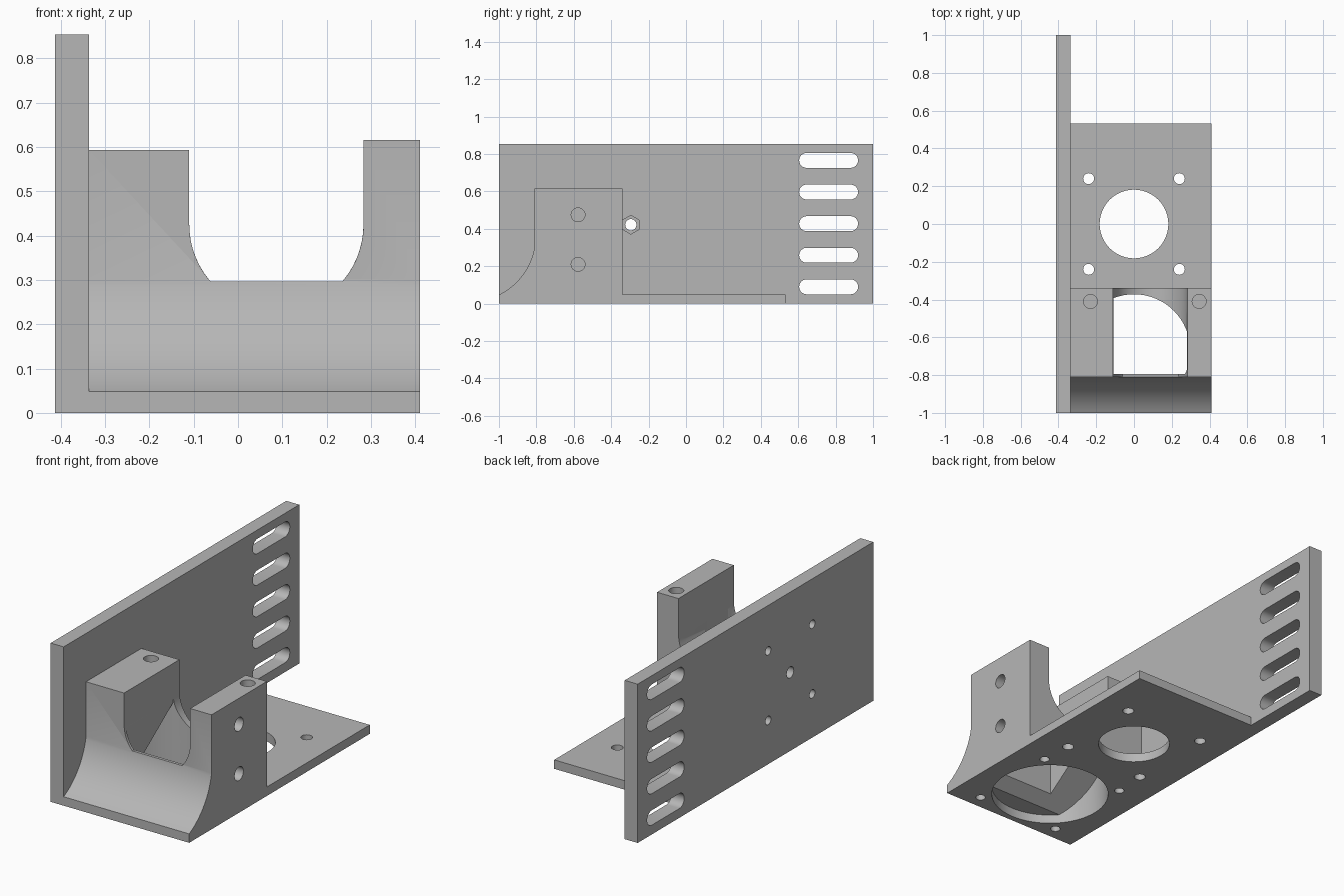
import bpy
import bmesh
from math import sin, cos, pi, radians, atan2, hypot

if "Cube" in bpy.data.objects:
    bpy.data.objects.remove(bpy.data.objects["Cube"], do_unlink=True)

grey = bpy.data.materials.new("plain_grey")
grey.use_nodes = True
COLOUR = (0.47, 0.47, 0.47, 1)
grey.diffuse_color = COLOUR
grey.node_tree.nodes["Principled BSDF"].inputs["Base Color"].default_value = COLOUR


def prism(name, axis, outline, lo, hi):
    """Extrude a 2D outline along one axis."""
    place = {"x": lambda a, b, t: (t, a, b),
             "y": lambda a, b, t: (a, t, b),
             "z": lambda a, b, t: (a, b, t)}[axis]
    bm = bmesh.new()
    face = bm.faces.new([bm.verts.new(place(a, b, lo)) for a, b in outline])
    grown = bmesh.ops.extrude_face_region(bm, geom=[face])
    moved = [v for v in grown["geom"] if isinstance(v, bmesh.types.BMVert)]
    bmesh.ops.translate(bm, verts=moved, vec=place(0, 0, hi - lo))
    bmesh.ops.recalc_face_normals(bm, faces=bm.faces)
    mesh = bpy.data.meshes.new(name)
    bm.to_mesh(mesh)
    bm.free()
    mesh.materials.append(grey)
    obj = bpy.data.objects.new(name, mesh)
    bpy.context.collection.objects.link(obj)
    return obj


def rect(a0, a1, b0, b1):
    return [(a0, b0), (a1, b0), (a1, b1), (a0, b1)]


def arc(ca, cb, r, start, end, n):
    steps = [start + (end - start) * i / n for i in range(n + 1)]
    return [(ca + r * cos(t), cb + r * sin(t)) for t in steps]


def circle(ca, cb, r, n=32):
    return arc(ca, cb, r, 0, 2 * pi, n)[:-1]


def boolean(target, cutter, mode="DIFFERENCE"):
    mod = target.modifiers.new("cut", "BOOLEAN")
    mod.operation = mode
    mod.solver = "EXACT"
    mod.object = cutter
    bpy.context.view_layer.objects.active = target
    bpy.ops.object.modifier_apply(modifier=mod.name)
    bpy.data.objects.remove(cutter, do_unlink=True)


def cut(target, axis, outline, lo, hi):
    boolean(target, prism("cutter", axis, outline, lo, hi))


LEFT, INNER, RIGHT = -0.413, -0.336, 0.41
BASE = 0.048
FAN_Y, FAN_R = -0.67, 0.298

# Tall side plate with adjusting slots
side_plate = prism("side_plate", "x", rect(-1, 1, 0, 0.853), LEFT, INNER)
for i in range(5):
    z = 0.09 + 0.169 * i
    slot = arc(0.645, z, 0.04, pi / 2, 1.5 * pi, 12) + arc(0.88, z, 0.04, -pi / 2, pi / 2, 12)
    cut(side_plate, "x", slot, -0.5, -0.2)

# Nut pocket, its through hole and four blind screw holes
NUT_Y, NUT_Z = -0.295, 0.422
hexagon = arc(NUT_Y, NUT_Z, 0.05, pi / 6, pi / 6 + 2 * pi, 6)[:-1]
cut(side_plate, "x", hexagon, -0.366, -0.2)
cut(side_plate, "x", circle(NUT_Y, NUT_Z, 0.03), -0.5, -0.2)
for dy in (-0.187, 0.187):
    for dz in (-0.187, 0.187):
        cut(side_plate, "x", circle(NUT_Y + dy, NUT_Z + dz, 0.023, 20), -0.5, -0.365)

# Base plate with the motor opening, the fan opening and screw holes
base_plate = prism("base_plate", "z", rect(INNER, RIGHT, -1, 0.533), 0, BASE)
cut(base_plate, "z", circle(0, 0, 0.182, 48), -0.1, 0.1)
cut(base_plate, "z", circle(0, FAN_Y, FAN_R, 64), -0.1, 0.1)
for sx in (-1, 1):
    for sy in (-1, 1):
        cut(base_plate, "z", circle(0.24 * sx, 0.24 * sy, 0.029, 20), -0.1, 0.1)
        cut(base_plate, "z", circle(0.25 * sx, FAN_Y + 0.255 * sy, 0.025, 20), -0.1, 0.1)

# Duct block: side profile with a concave sweep down to the front edge
FRONT, SWEEP_Z = -0.81, 0.3
dy, dz = -1 - FRONT, BASE - SWEEP_Z
half = radians(27)
radius = hypot(dy, dz) / 2 / sin(half)
normal = atan2(dy, -dz)
mid_y, mid_z = (FRONT - 1) / 2, (SWEEP_Z + BASE) / 2
lean = atan2(-dy, dz)  # direction from the arc centre to its middle
lean = atan2(dy, -dz) if cos(lean) > 0 else lean
out_y, out_z = -dz / hypot(dy, dz), dy / hypot(dy, dz)
centre_y = mid_y - out_y * radius * cos(half)
centre_z = mid_z - out_z * radius * cos(half)
facing = atan2(out_z, out_y)
sweep = arc(centre_y, centre_z, radius, facing + half, facing - half, 20)
profile = [(-0.34, BASE), (-0.34, 0.615), (FRONT, 0.615)] + sweep
duct_block = prism("duct_block", "x", profile, INNER, RIGHT)

# Round-bottomed channel leaving two towers, with a low lip in front
CH_L, CH_R, CH_X, CH_Z, CH_RAD, LIP = -0.11, 0.283, 0.0865, 0.425, 0.1965, -0.795
drop = atan2(0.129, 0.148)
for tilt, y0, y1 in ((drop, -1.1, LIP), (pi / 2, LIP, -0.2)):
    bowl_left = arc(CH_X, CH_Z, CH_RAD, pi, pi + tilt, 16)
    bowl_right = arc(CH_X, CH_Z, CH_RAD, -tilt, 0, 16)
    if tilt == pi / 2:
        bowl_right = bowl_right[1:]
    outline = [(CH_L, 0.8)] + bowl_left + bowl_right + [(CH_R, 0.8)]
    cut(duct_block, "y", outline, y0, y1)
cut(duct_block, "z", rect(-0.5, 0, -0.9, -0.2), 0.593, 0.7)

# Fan cavity: a cylinder under a sloping roof, open to the channel above
cavity = prism("cutter", "z", circle(0, FAN_Y, FAN_R, 64), -0.1, 0.55)
roof = [(-1.2, -0.19), (-0.2, 0.52), (-0.2, -0.3), (-1.2, -0.3)]
boolean(cavity, prism("cutter", "x", roof, -0.5, 0.5), "INTERSECT")
boolean(duct_block, cavity)
shaft = prism("cutter", "z", circle(0, FAN_Y, FAN_R, 64), -0.1, 0.4)
boolean(shaft, prism("cutter", "z", rect(CH_L, CH_R, LIP, -0.3), -0.2, 0.5), "INTERSECT")
boolean(duct_block, shaft)

# Blind screw holes in the tower tops and the outer tower side
for x in (-0.23, 0.345):
    cut(duct_block, "z", circle(x, -0.41, 0.037, 24), 0.45, 0.7)
for z in (0.21, 0.475):
    cut(duct_block, "x", circle(-0.577, z, 0.037, 24), 0.32, 0.5)

# Smooth the curved walls and keep the edges crisp
bpy.ops.object.select_all(action="DESELECT")
for part in (side_plate, base_plate, duct_block):
    part.select_set(True)
bpy.context.view_layer.objects.active = duct_block
bpy.ops.object.shade_smooth_by_angle(angle=radians(25))
